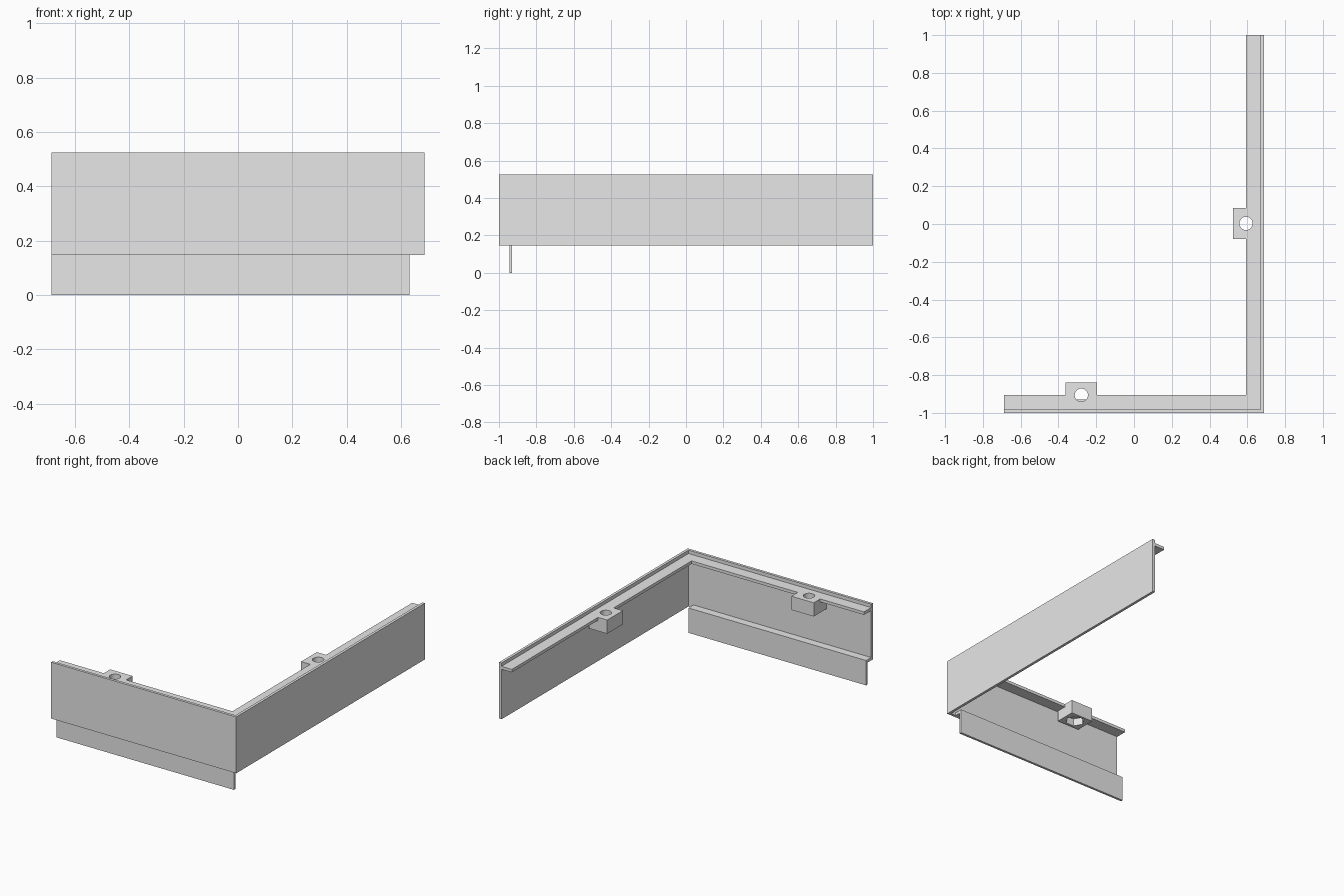
import bpy
import math
from mathutils import Vector

if "Cube" in bpy.data.objects:
    bpy.data.objects.remove(bpy.data.objects["Cube"])

# One plain grey for the whole part
grey = bpy.data.materials.new("plain_grey")
grey.use_nodes = True
grey.diffuse_color = (0.8, 0.8, 0.8, 1)
grey.node_tree.nodes["Principled BSDF"].inputs["Base Color"].default_value = (0.8, 0.8, 0.8, 1)

# Overall dimensions
X, Y = 0.687, 1.0            # half sizes
WALL = 0.018                 # wall thickness
LEDGE = 0.094                # ledge inner edge, measured from the outside
BOTTOM, TOP = 0.147, 0.525   # wall heights
LEDGE_TOP = 0.502


def prism(name, outline, start, end, axis="z"):
    """Extrude a counter-clockwise outline, (x, y) along z or (y, z) along x."""
    def place(p, h):
        return Vector((p[0], p[1], h)) if axis == "z" else Vector((h, p[0], p[1]))
    n = len(outline)
    verts = [place(p, h) for h in (start, end) for p in outline]
    faces = [list(range(n))[::-1], list(range(n, 2 * n))]
    faces += [[i, (i + 1) % n, n + (i + 1) % n, n + i] for i in range(n)]
    mesh = bpy.data.meshes.new(name)
    mesh.from_pydata(verts, [], faces)
    mesh.materials.append(grey)
    obj = bpy.data.objects.new(name, mesh)
    bpy.context.collection.objects.link(obj)
    return obj


def corner(outer, inner):
    """L-shaped footprint between two offsets from the outside faces."""
    return [(-X, outer - Y), (X - outer, outer - Y), (X - outer, Y),
            (X - inner, Y), (X - inner, inner - Y), (-X, inner - Y)]


def rectangle(cx, cy, hx, hy):
    return [(cx - hx, cy - hy), (cx + hx, cy - hy), (cx + hx, cy + hy), (cx - hx, cy + hy)]


def ring(cx, cy, radius, sides):
    steps = [2 * math.pi * i / sides for i in range(sides)]
    return [(cx + radius * math.cos(a), cy + radius * math.sin(a)) for a in steps]


def combine(target, tool, operation):
    """Apply a boolean and discard its tool."""
    tool.hide_render = True
    mod = target.modifiers.new(operation.lower(), "BOOLEAN")
    mod.operation, mod.object, mod.solver = operation, tool, "EXACT"
    bpy.context.view_layer.objects.active = target
    bpy.ops.object.modifier_apply(modifier=mod.name)
    bpy.data.objects.remove(tool)


# Two outer walls meeting at a corner
prism("corner_wall", corner(0, WALL), BOTTOM, TOP)

# Ledge just below the wall tops, joined with the two screw blocks
ledge = prism("top_ledge", corner(WALL, LEDGE), LEDGE_TOP - 0.02, LEDGE_TOP)
REACH, HALF = 0.068, 0.083
blocks = [(-0.279, LEDGE - Y, HALF, REACH), (X - LEDGE, 0.003, REACH, HALF)]
for cx, cy, hx, hy in blocks:
    combine(ledge, prism("screw_block", rectangle(cx, cy, hx, hy), 0.41, LEDGE_TOP), "UNION")

# Round screw hole above a hexagonal nut pocket in each block
for cx, cy, hx, hy in blocks:
    combine(ledge, prism("screw_hole", ring(cx, cy, 0.035, 32), 0.3, 0.6), "DIFFERENCE")
    combine(ledge, prism("nut_pocket", ring(cx, cy, 0.06, 6), 0.3, 0.46), "DIFFERENCE")

# Inner shelf and hanging lip under the front wall
LIP_OUT, LIP_IN = 0.055 - Y, 0.071 - Y
lip_profile = [(WALL - Y, BOTTOM), (LIP_OUT, BOTTOM), (LIP_OUT, 0), (LIP_IN, 0),
               (LIP_IN, BOTTOM + 0.02), (WALL - Y, BOTTOM + 0.02)]
prism("hanging_lip", lip_profile, -X, 0.632, axis="x")
